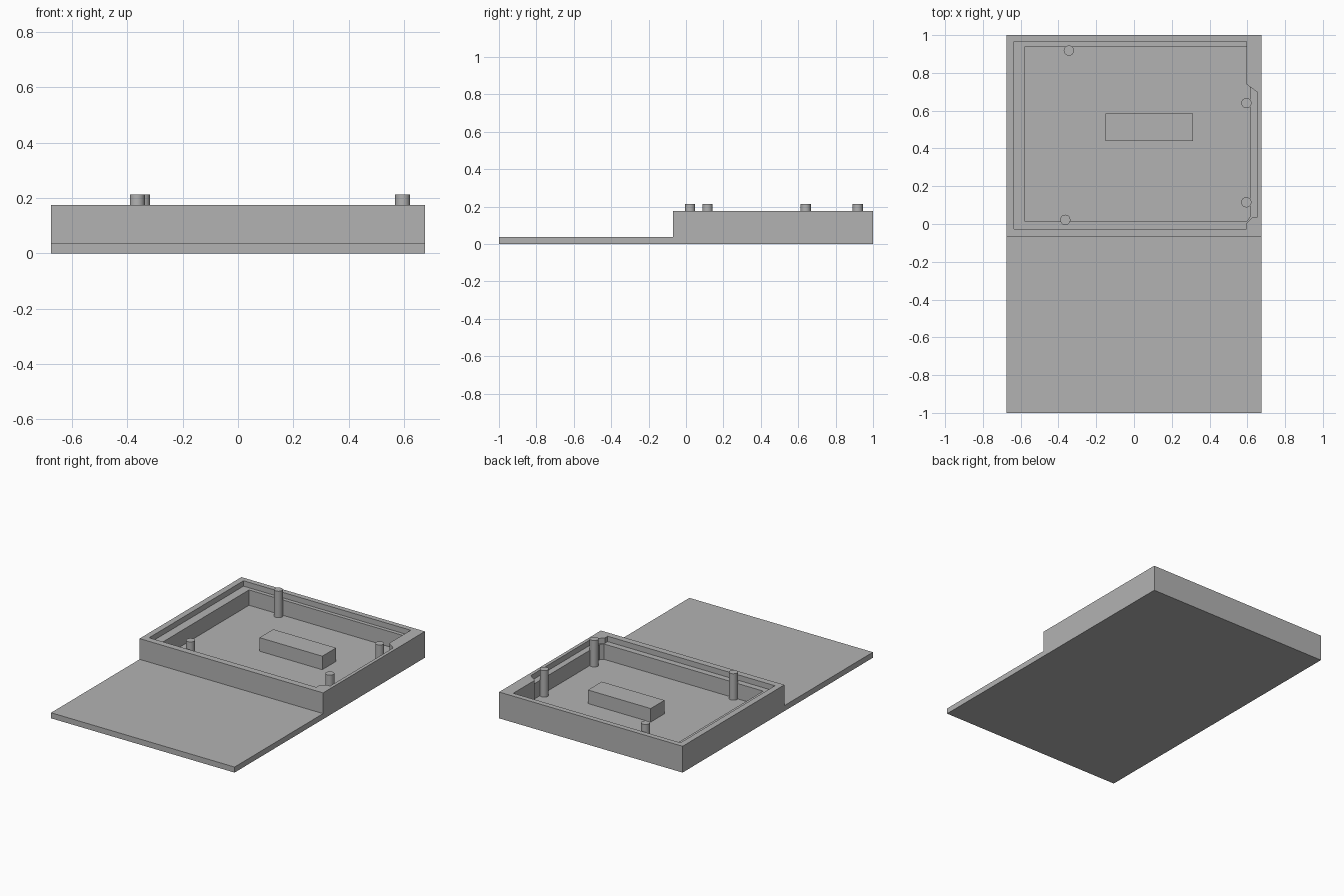
import bpy
import bmesh
from mathutils import Vector

if "Cube" in bpy.data.objects:
    bpy.data.objects.remove(bpy.data.objects["Cube"])

HALF_W = 0.675
FLOOR, LEDGE, RIM, PIN_TOP = 0.037, 0.139, 0.175, 0.213

grey = bpy.data.materials.new("plain grey")
grey.use_nodes = True
grey.diffuse_color = (0.45, 0.45, 0.45, 1)
grey.node_tree.nodes["Principled BSDF"].inputs["Base Color"].default_value = grey.diffuse_color


def prism(name, points, sweep):
    """Extrude a closed outline of 3D points along a vector."""
    bm = bmesh.new()
    face = bm.faces.new([bm.verts.new(p) for p in points])
    moved = bmesh.ops.extrude_face_region(bm, geom=[face])["geom"]
    verts = [v for v in moved if isinstance(v, bmesh.types.BMVert)]
    bmesh.ops.translate(bm, verts=verts, vec=Vector(sweep))
    bmesh.ops.recalc_face_normals(bm, faces=bm.faces)
    mesh = bpy.data.meshes.new(name)
    bm.to_mesh(mesh)
    bm.free()
    mesh.materials.append(grey)
    obj = bpy.data.objects.new(name, mesh)
    bpy.context.collection.objects.link(obj)
    return obj


def upright(name, outline, low, high):
    return prism(name, [(x, y, low) for x, y in outline], (0, 0, high - low))


def cut(target, cutter):
    mod = target.modifiers.new("cut", "BOOLEAN")
    mod.operation = "DIFFERENCE"
    mod.solver = "EXACT"
    mod.object = cutter
    bpy.context.view_layer.objects.active = target
    bpy.ops.object.modifier_apply(modifier=mod.name)
    bpy.data.objects.remove(cutter)


# Body: thin front plate stepping up to the tray
side = [(-1, 0), (1, 0), (1, RIM), (-0.07, RIM), (-0.07, FLOOR), (-1, FLOOR)]
tray = prism("tray_and_plate", [(-HALF_W, y, z) for y, z in side], (2 * HALF_W, 0, 0))

# Shallow recess that leaves a ledge, bulging out on one side
recess = [(-0.635, -0.027), (0.595, -0.027), (0.595, 0.003), (0.628, 0.036),
          (0.653, 0.036), (0.653, 0.698), (0.595, 0.74), (0.595, 0.965), (-0.635, 0.965)]
cut(tray, upright("recess_cutter", recess, LEDGE, 0.3))

# Deep pocket down to the floor
pocket = [(-0.577, 0.013), (0.595, 0.013), (0.613, 0.036), (0.613, 0.727),
          (0.595, 0.74), (0.595, 0.94), (-0.577, 0.94)]
cut(tray, upright("pocket_cutter", pocket, FLOOR, 0.3))

# Raised block on the pocket floor
block = [(-0.15, 0.44), (0.312, 0.44), (0.312, 0.585), (-0.15, 0.585)]
upright("raised_block", block, FLOOR - 0.005, 0.127)

# Mounting pins
pins = {"back_right": (-0.345, 0.918), "front_right": (-0.364, 0.022),
        "back_left": (0.595, 0.64), "front_left": (0.595, 0.115)}
for place, (x, y) in pins.items():
    bottom = FLOOR - 0.005
    bpy.ops.mesh.primitive_cylinder_add(
        vertices=32, radius=0.027, depth=PIN_TOP - bottom,
        location=(x, y, (PIN_TOP + bottom) / 2))
    pin = bpy.context.object
    pin.name = place + "_pin"
    pin.data.materials.append(grey)
    bpy.ops.object.shade_smooth_by_angle()
